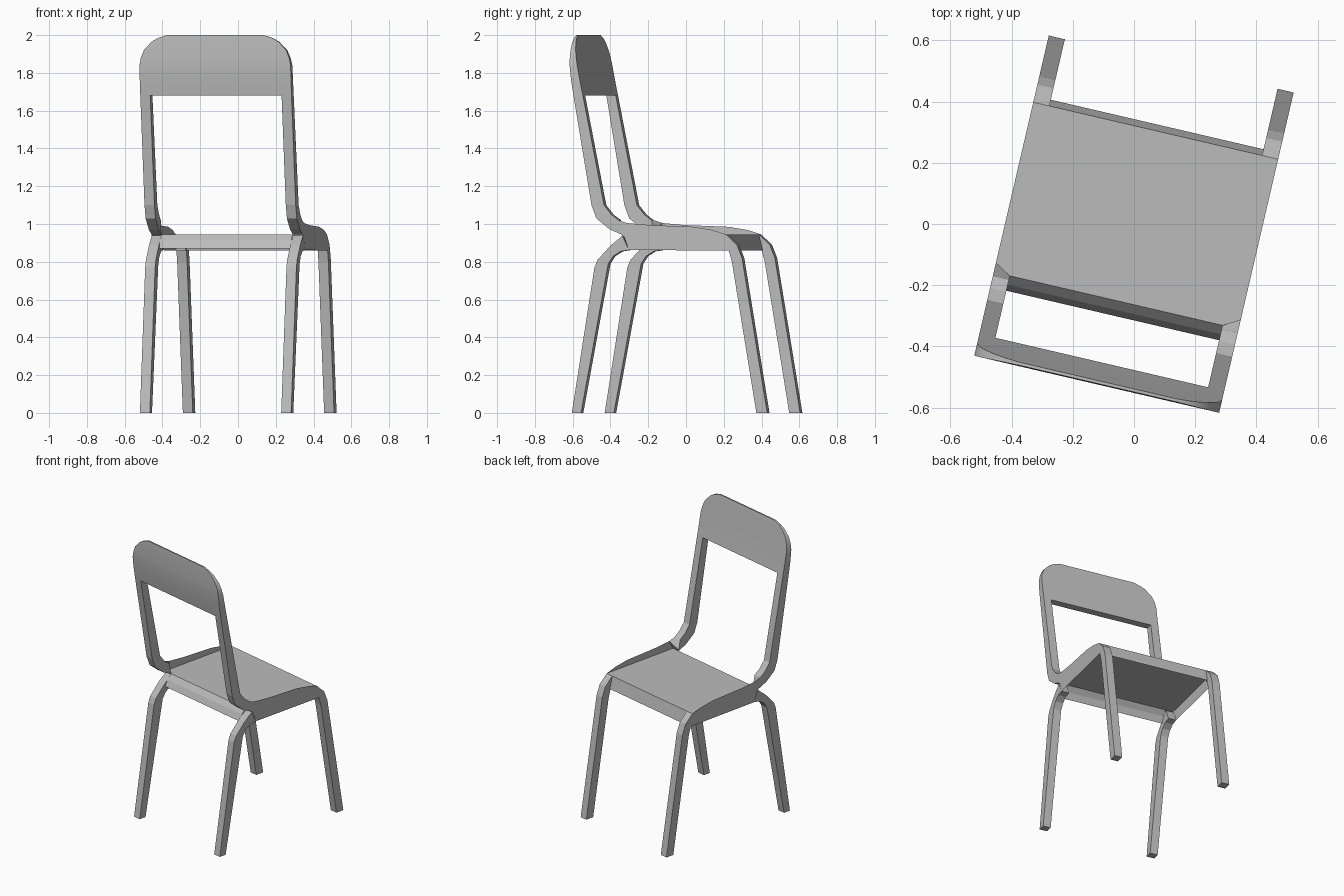
import bpy, bmesh, math
from mathutils import Matrix

if "Cube" in bpy.data.objects:
    bpy.data.objects.remove(bpy.data.objects["Cube"])

TURN = Matrix.Rotation(math.radians(-13.1), 4, 'Z')   # whole chair is turned
W, WI = 0.411, 0.357                                  # outer / inner half width

grey = bpy.data.materials.new("plain grey")
grey.diffuse_color = (0.5, 0.5, 0.5, 1)
grey.use_nodes = True
grey.node_tree.nodes["Principled BSDF"].inputs["Base Color"].default_value = grey.diffuse_color


def finish(name, bm, smooth=False):
    bmesh.ops.remove_doubles(bm, verts=bm.verts, dist=0.0005)
    bmesh.ops.recalc_face_normals(bm, faces=bm.faces)
    bm.transform(TURN)
    me = bpy.data.meshes.new(name)
    bm.to_mesh(me)
    bm.free()
    me.materials.append(grey)
    if smooth:
        me.shade_smooth()
        me.set_sharp_from_angle(angle=math.radians(30))
    ob = bpy.data.objects.new(name, me)
    bpy.context.collection.objects.link(ob)


def loft(name, rings, smooth=False):
    """Skin a row of four-cornered sections and cap both ends."""
    bm = bmesh.new()
    rows = [[bm.verts.new(p) for p in r] for r in rings]
    for a, b in zip(rows, rows[1:]):
        for i in range(4):
            j = (i + 1) % 4
            bm.faces.new((a[i], a[j], b[j], b[i]))
    bm.faces.new(rows[0])
    bm.faces.new(rows[-1])
    finish(name, bm, smooth)


def sheet(name, polys):
    bm = bmesh.new()
    for p in polys:
        bm.faces.new([bm.verts.new(c) for c in p])
    finish(name, bm)


def bar(name, side, pairs, last=None):
    """Bar whose sections are (outer y, z, inner y, z) pairs."""
    rings = [[(side * W, a, b), (side * W, c, d), (side * WI, c, d), (side * WI, a, b)]
             for a, b, c, d in pairs]
    if last:
        rings.append([(side * x, y, z) for x, y, z in last])
    loft(name, rings)


front_leg = [(.537, 0, .478, 0), (.40, .82, .345, .80),
             (.372, .89, .328, .86), (.313, .945, .313, .86)]
rear_leg = [(-.525, 0, -.475, 0), (-.402, .77, -.327, .79), (-.385, .81, -.30, .83),
            (-.315, .885, -.26, .855), (-.25, .938, -.215, .862)]
upright = [(-.516, 1.68, -.465, 1.68), (-.418, 1.10, -.35, 1.10),
           (-.392, 1.03, -.32, 1.065)]
# upright front face narrows into the side panel
upright_end = [(W, -.257, .945), (W, -.225, 1.005), (WI, -.257, .952), (WI, -.257, .945)]
panel = [(-.257, .945), (-.225, 1.005), (-.10, .994), (.137, .985), (.24, .968),
         (.313, .945), (.313, .86), (-.215, .862), (-.24, .93)]

# legs, back uprights and thin side panels
for side, tag in ((-1, "left"), (1, "right")):
    bar("front_leg_" + tag, side, front_leg)
    bar("rear_leg_" + tag, side, rear_leg)
    bar("upright_" + tag, side, upright[:2] + [(-.392, 1.03, -.31, 1.05),
                                               (-.32, .972, -.27, 1.02)], upright_end)
    sheet("side_panel_" + tag, [[(side * W, y, z) for y, z in panel]])

# seat and its aprons
def across(w, path):
    return [[(-w, *a), (w, *a), (w, *b), (-w, *b)] for a, b in zip(path, path[1:])]

sheet("seat", across(W, [(-.257, .945), (.313, .945)]))
sheet("front_apron", across(WI, [(.313, .945), (.334, .86)]))
sheet("rear_apron", across(WI, [(-.257, .945), (-.287, .912), (-.307, .87)]))

# backrest: (z, half width, rear y, front y)
rows = [(1.68, .411, -.516, -.465), (1.76, .411, -.529, -.481), (1.84, .411, -.537, -.496),
        (1.88, .403, -.538, -.503), (1.92, .387, -.538, -.510),
        (1.965, .345, -.537, -.518), (1.985, .310, -.536, -.522), (2.0, .262, -.535, -.525)]
loft("backrest", [[(-w, r, z), (w, r, z), (w, f, z), (-w, f, z)] for z, w, r, f in rows], True)
